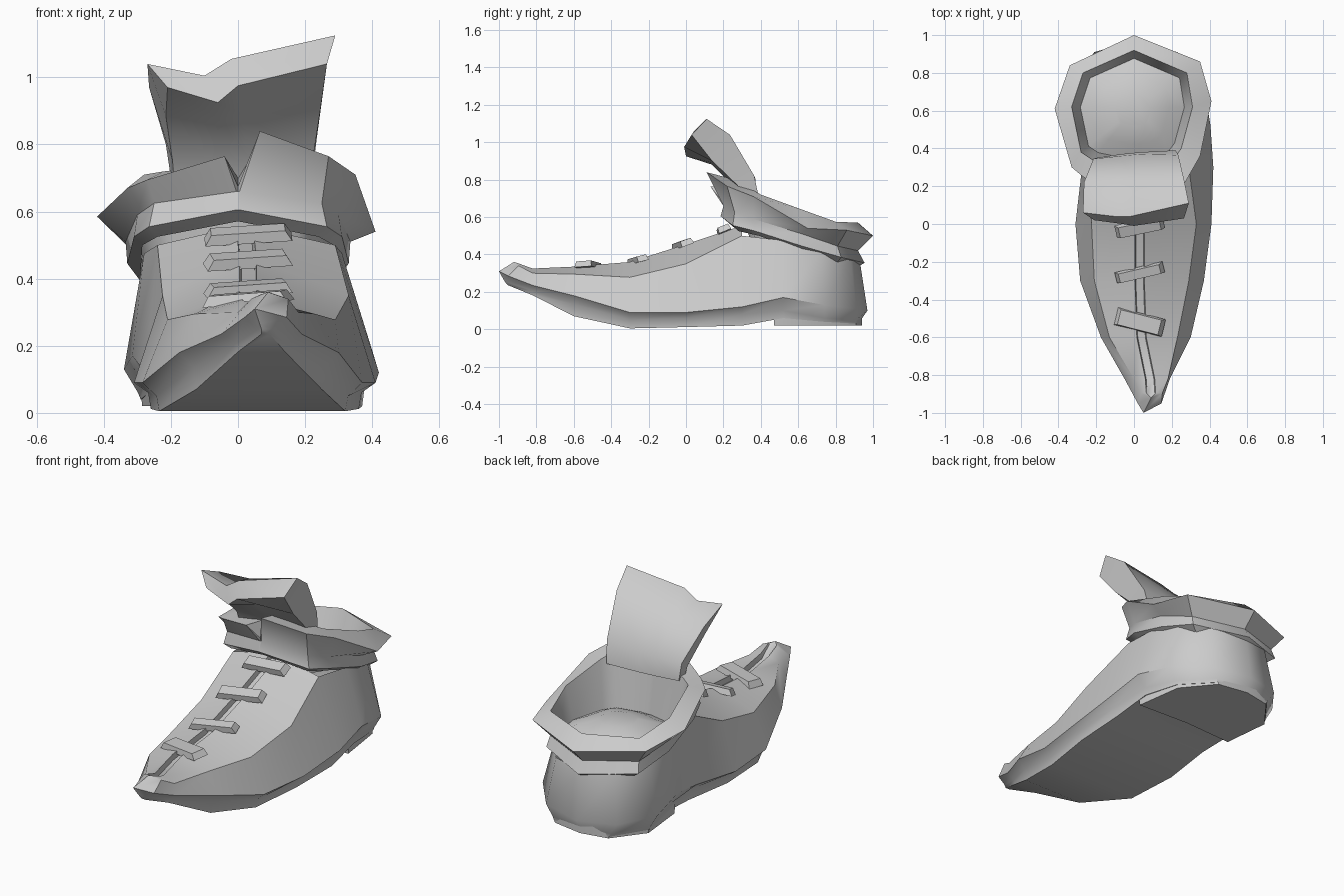
import bpy, bmesh, math
from mathutils import Vector, Matrix

if "Cube" in bpy.data.objects:
    bpy.data.objects.remove(bpy.data.objects["Cube"])

leather = bpy.data.materials.new("grey_leather")
leather.diffuse_color = (0.6, 0.6, 0.6, 1)
leather.use_nodes = True
leather.node_tree.nodes["Principled BSDF"].inputs["Base Color"].default_value = leather.diffuse_color


def finish(name, bm, angle=32):
    bmesh.ops.remove_doubles(bm, verts=bm.verts, dist=0.0005)
    bmesh.ops.recalc_face_normals(bm, faces=bm.faces)
    me = bpy.data.meshes.new(name)
    bm.to_mesh(me)
    bm.free()
    me.materials.append(leather)
    ob = bpy.data.objects.new(name, me)
    bpy.context.collection.objects.link(ob)
    bpy.ops.object.select_all(action='DESELECT')
    ob.select_set(True)
    bpy.context.view_layer.objects.active = ob
    bpy.ops.object.shade_smooth_by_angle(angle=math.radians(angle))
    return ob


def loft(bm, rings, closed=True):
    rows = [[bm.verts.new(p) for p in r] for r in rings]
    n = len(rows[0])
    for a, b in zip(rows, rows[1:]):
        for i in range(n if closed else n - 1):
            j = (i + 1) % n
            bm.faces.new((a[i], a[j], b[j], b[i]))
    return rows


def outline(front, stations, back):
    """Closed loop from rows of (y, left x, right x, z)."""
    right = [(xr, y, z) for y, xl, xr, z in stations]
    left = [(xl, y, z) for y, xl, xr, z in reversed(stations)]
    return [front] + right + [back] + left


def inset(stations, d, zs):
    return [(y, l + d, r - d, z) for (y, l, r, _), z in zip(stations, zs)]


# shoe body: sole, overhanging welt and sides
welt = [(-.95, .02, .145, .285), (-.82, -.05, .19, .235), (-.6, -.175, .30, .18),
        (-.3, -.285, .37, .09), (0, -.31, .41, .09), (.3, -.275, .42, .12),
        (.52, -.315, .405, .17), (.74, -.34, .37, .13), (.91, -.21, .23, .11)]
crease = [(-.895, .04, .15, .34), (-.82, 0, .18, .30), (-.6, -.13, .23, .295),
          (-.3, -.21, .29, .278), (0, -.225, .33, .35), (.3, -.24, .29, .50),
          (.52, -.28, .31, .475), (.72, -.275, .30, .41), (.88, -.17, .19, .37)]
under = inset(welt, .042, [.25, .205, .135, .05, .06, .08, .10, .06, .05])
sole = inset(welt, .05, [.235, .182, .07, .005, .012, .02, .06, .04, .03])
bm = bmesh.new()
rows = loft(bm, [outline((.07, -.965, .25), sole, (0, .93, .03)),
                 outline((.065, -.975, .265), under, (0, .935, .05)),
                 outline((.05, -1, .31), welt, (0, .97, .10)),
                 outline((.09, -.92, .36), crease, (0, .93, .36))])
b = rows[0]
n = len(b)
bm.faces.new((b[0], b[1], b[-1]))
for i in range(1, n // 2 - 1):
    bm.faces.new((b[i], b[i + 1], b[n - i - 1], b[n - i]))
bm.faces.new((b[n // 2 - 1], b[n // 2], b[n // 2 + 1]))

# vamp with a lacing slot down the middle
ridge = [(.09, .352), (.085, .325), (.04, .335), (.03, .36), (.03, .455), (.02, .555)]
sections = [[(.09, -.92, .36)] * 6]
for (y, l, r, z), (c, h) in zip(crease, ridge):
    d = .03 if y > -.85 else .005
    sections.append([(l, y, z), (c - .025, y, h), (c - .02, y, h - d),
                     (c + .02, y, h - d), (c + .025, y, h), (r, y, z)])
loft(bm, sections, False)
bmesh.ops.dissolve_degenerate(bm, edges=bm.edges, dist=0.0005)
finish("shoe_body", bm, 42)

# heel block, flush with the sole wall
bm = bmesh.new()
heel = [(.47, -.262, .358), (.74, -.29, .32), (.91, -.16, .18)]
rings = []
for z, d in ((.08, 0), (.02, .004)):
    rings.append(outline((.04, .47 + .25 * (.08 - z), z),
                         [(y, l + d, r - d, z) for y, l, r in heel], (0, .94, z)))
rows = loft(bm, rings)
bm.faces.new(rows[0])
bm.faces.new(rows[1])
finish("heel", bm)

# folded collar, notched at the front
top = [(.065, .11, .84), (.27, .22, .765), (.35, .36, .71), (.41, .65, .54),
       (.35, .86, .53), (0, 1, .50), (-.34, .84, .53), (-.42, .61, .585),
       (-.33, .30, .67), (-.27, .25, .695), (-.04, .13, .765), (0, .2, .675)]
rim = [(.05, .30, .79), (.20, .33, .76), (.25, .40, .72), (.31, .62, .64),
       (.28, .80, .575), (0, .92, .57), (-.27, .80, .57), (-.33, .62, .63),
       (-.28, .38, .71), (-.22, .34, .72), (-.03, .30, .74), (0, .30, .70)]


def mirrored(half, front, back):
    return ([(front[0] + .005, *front[1:])] + half + [back]
            + [(-x, y, z) for x, y, z in reversed(half)]
            + [(front[0] - .005, *front[1:]), front])


fold = mirrored([(.25, .26, .625), (.30, .36, .59), (.335, .62, .51),
                 (.275, .81, .445)], (0, .20, .66), (0, .92, .42))
band = mirrored([(.265, .25, .555), (.31, .37, .525), (.33, .62, .445),
                 (.285, .83, .385)], (0, .185, .605), (0, .955, .355))
tuck = mirrored([(.24, .28, .525), (.285, .39, .50), (.29, .62, .42),
                 (.25, .81, .36)], (0, .23, .57), (0, .91, .33))


def shrink(ring, s, z):
    return [(x * s, .61 + (y - .61) * s, z) for x, y, _ in ring]


bm = bmesh.new()
loft(bm, [tuck, band, fold, top, rim])
finish("collar", bm, 38)

# lining that runs down to a rounded insole
bm = bmesh.new()
rows = loft(bm, [rim, shrink(rim, .86, .46), shrink(rim, .6, .50),
                 shrink(rim, .3, .53)])
bm.faces.new(rows[-1])
finish("lining", bm, 80)

# tongue
bm = bmesh.new()
rows = loft(bm, [
    [(-.20, .35, .70), (-.07, .37, .70), (.03, .38, .70), (.22, .39, .70),
     (.21, .31, .68), (.03, .30, .68), (-.06, .30, .68), (-.19, .29, .68)],
    [(-.215, .345, .80), (-.07, .36, .80), (.03, .37, .81), (.235, .365, .82),
     (.225, .275, .77), (.03, .265, .76), (-.06, .265, .75), (-.195, .265, .75)],
    [(-.265, .22, .97), (-.09, .23, .975), (0, .23, 1.0), (.265, .235, 1.04),
     (.245, .14, .90), (.01, .14, .89), (-.06, .14, .88), (-.215, .14, .885)],
    [(-.27, .06, 1.04), (-.10, .04, 1.005), (-.02, .04, 1.055), (.29, .11, 1.125),
     (.265, .03, 1.04), (0, -.01, .975), (-.06, 0, .925), (-.21, .02, .97)]])
for k in (0, 3):
    r = rows[k]
    for i in range(3):
        bm.faces.new((r[i], r[i + 1], r[6 - i], r[7 - i]))
finish("tongue", bm, 42)

# laces: flat tapered bars across the slot
for i, (y, z, slope, turn, depth) in enumerate([
        (.20, .532, 22, 3, .07), (-.02, .457, 20, 13, .07),
        (-.26, .372, 14, 14, .06), (-.52, .342, 4, -14, .095)]):
    bm = bmesh.new()
    bmesh.ops.create_cube(bm, size=1)
    for v in bm.verts:
        k = .85 if v.co.z > 0 else 1
        v.co = Vector((v.co.x * .26 * k, v.co.y * depth * k, v.co.z * .032))
    bm.transform(Matrix.Translation((.03, y, z))
                 @ Matrix.Rotation(math.radians(turn), 4, 'Z')
                 @ Matrix.Rotation(math.radians(slope), 4, 'X')
                 @ Matrix.Rotation(math.radians(-4), 4, 'Y'))
    finish(f"lace_{i + 1}", bm)
